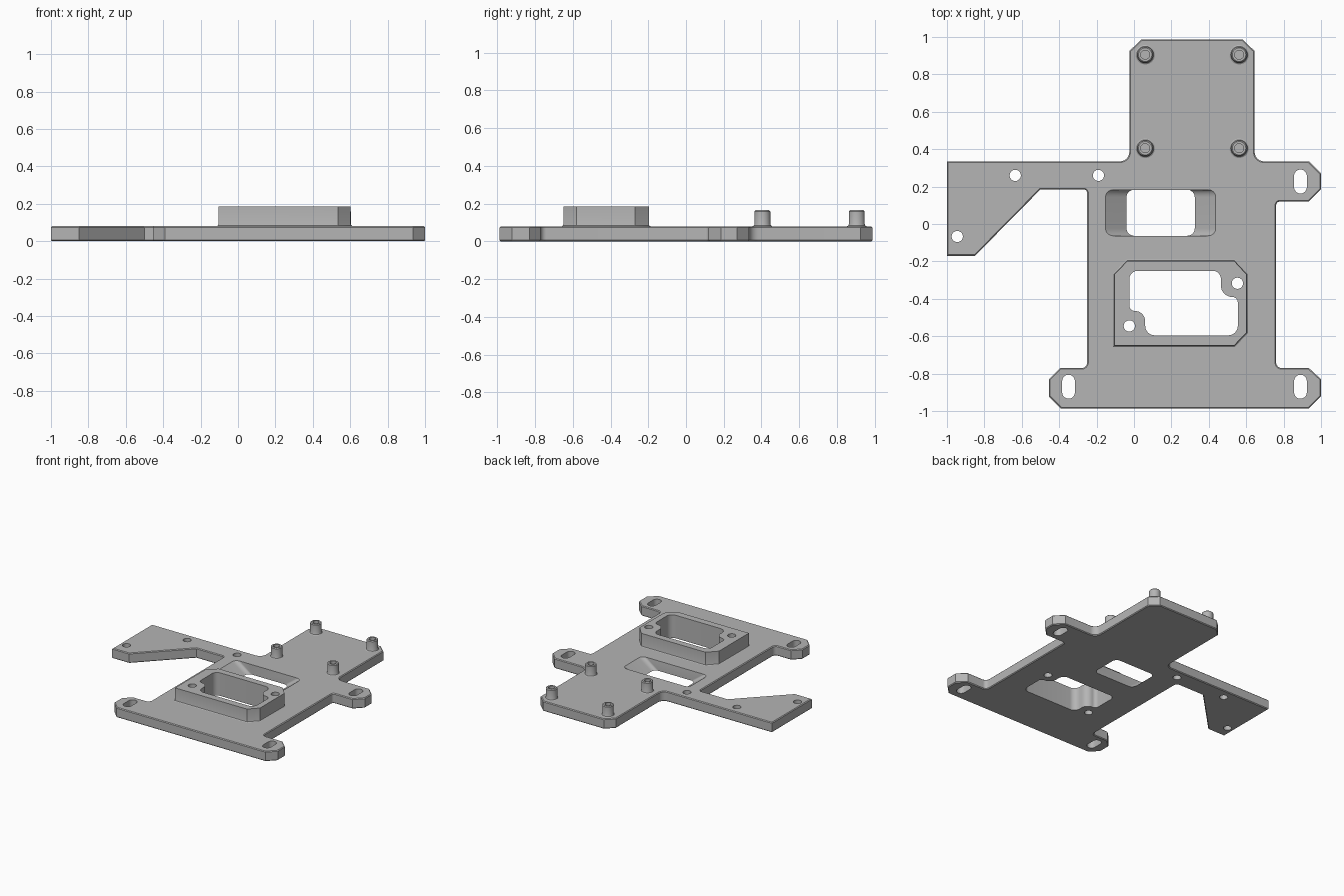
import bpy
import bmesh
from math import cos, sin, pi, copysign
from mathutils import Vector

if "Cube" in bpy.data.objects:
    bpy.data.objects.remove(bpy.data.objects["Cube"])

TOP = 0.08      # upper surface of the plate
EDGE = 0.006    # small edge chamfer

grey = bpy.data.materials.new("satin_grey")
grey.use_nodes = True
grey.diffuse_color = (0.46, 0.46, 0.46, 1)
grey.node_tree.nodes["Principled BSDF"].inputs["Base Color"].default_value = (0.46, 0.46, 0.46, 1)


def outline(corners, steps=8):
    """Closed 2D outline; a corner with a third value is rounded by that radius."""
    pts = []
    for i, corner in enumerate(corners):
        p = Vector(corner[:2])
        if len(corner) == 2:
            pts.append(p)
            continue
        r = corner[2]
        u = (Vector(corners[i - 1][:2]) - p).normalized()
        v = (Vector(corners[(i + 1) % len(corners)][:2]) - p).normalized()
        for k in range(steps + 1):
            a = pi / 2 * k / steps
            pts.append(p + (u + v) * r - v * r * cos(a) - u * r * sin(a))
    return pts


def slot(x, y, r, stretch=0.0, n=32):
    """Circle, or an upright slot when stretched."""
    angles = [2 * pi * (k + 0.5) / n for k in range(n)]
    return [Vector((x + r * cos(a), y + r * sin(a) + copysign(stretch, sin(a)))) for a in angles]


def offset(pts, d):
    """Move a counter-clockwise outline outward by d with mitred corners."""
    out = []
    for i, p in enumerate(pts):
        a = (p - pts[i - 1]).normalized()
        b = (pts[(i + 1) % len(pts)] - p).normalized()
        n1, n2 = Vector((a.y, -a.x)), Vector((b.y, -b.x))
        out.append(p + (n1 + n2) * d / (1 + n1.dot(n2)))
    return out


def loft(bm, rings):
    """Skin a stack of (height, outline) rings and cap both ends."""
    rows = [[bm.verts.new((p.x, p.y, z)) for p in pts] for z, pts in rings]
    for low, high in zip(rows, rows[1:]):
        for i in range(len(low)):
            bm.faces.new((low[i - 1], low[i], high[i], high[i - 1]))
    bm.faces.new(rows[0][::-1])
    bm.faces.new(rows[-1])


def make(name, *stacks):
    bm = bmesh.new()
    for rings in stacks:
        loft(bm, rings)
    bmesh.ops.recalc_face_normals(bm, faces=bm.faces)
    mesh = bpy.data.meshes.new(name)
    bm.to_mesh(mesh)
    bm.free()
    mesh.materials.append(grey)
    obj = bpy.data.objects.new(name, mesh)
    bpy.context.collection.objects.link(obj)
    return obj


def swept(pts, levels):
    return [(z, offset(pts, d)) for z, d in levels]


def through(pts):
    return [(-0.1, pts), (0.3, pts)]


def cut(obj, cutters):
    for c in cutters:
        mod = obj.modifiers.new("cut", "BOOLEAN")
        mod.operation, mod.solver, mod.object = "DIFFERENCE", "EXACT", c
    deps = bpy.context.evaluated_depsgraph_get()
    mesh = bpy.data.meshes.new_from_object(obj.evaluated_get(deps))
    obj.modifiers.clear()
    obj.data = mesh


# Base plate with its side arm, mounting ears and rear tongue
plate = make("base_plate", swept(outline([
    (-1, -0.17), (-0.85, -0.17), (-0.5, 0.185), (-0.25, 0.185, 0.02),
    (-0.25, -0.77, 0.03), (-0.395, -0.77), (-0.455, -0.83), (-0.455, -0.922),
    (-0.39, -0.987), (0.935, -0.987), (1, -0.922), (1, -0.83), (0.935, -0.77),
    (0.76, -0.77, 0.03), (0.76, 0.12, 0.02), (0.935, 0.12), (1, 0.185),
    (1, 0.27), (0.935, 0.335), (0.645, 0.335, 0.05), (0.645, 0.925),
    (0.58, 0.987), (0.04, 0.987), (-0.025, 0.925), (-0.025, 0.335, 0.05),
    (-1, 0.335)]), [(0, -EDGE), (EDGE, 0), (TOP - EDGE, 0), (TOP, -EDGE)]))

# Raised frame around the front opening
frame = make("raised_frame", swept(outline([
    (-0.105, -0.65), (0.535, -0.65), (0.602, -0.58), (0.602, -0.27),
    (0.535, -0.197), (-0.035, -0.197), (-0.105, -0.27)]),
    [(TOP, 0.008), (TOP + 0.004, 0.002), (TOP + 0.012, 0), (0.185, 0)]))

# Stepped front opening leaving room for two screw holes
opening = make("opening_cutter", through(outline([
    (-0.025, -0.25, 0.045), (0.465, -0.25, 0.045), (0.465, -0.39, 0.06),
    (0.555, -0.39, 0.03), (0.555, -0.595, 0.05), (0.06, -0.595, 0.05),
    (0.06, -0.465, 0.055), (-0.025, -0.465, 0.03)])))


# Rear window with ramped ends, wider at the top
def window_ring(x0, x1):
    return outline([(x0, -0.063, 0.04), (x1, -0.063, 0.04), (x1, 0.183, 0.04), (x0, 0.183, 0.04)])


narrow, wide = window_ring(-0.04, 0.325), window_ring(-0.152, 0.437)
window = make("window_cutter", [(-0.1, narrow), (0, narrow), (TOP, wide), (0.2, wide)])

# Screw holes and adjustment slots
holes = [(-0.635, 0.26), (-0.19, 0.26), (-0.945, -0.067), (-0.025, -0.545), (0.553, -0.317)]
slots = [(0.89, 0.227), (0.89, -0.87), (-0.35, -0.87)]
drills = make("drill_cutter",
              *[through(slot(x, y, 0.03)) for x, y in holes],
              *[through(slot(x, y, 0.034, 0.03)) for x, y in slots])

cutters = [opening, window, drills]
cut(plate, cutters)
cut(frame, [opening, drills])
for c in cutters:
    bpy.data.objects.remove(c)

# Four standoffs with flared feet and blind holes
parts = [plate, frame]
for side, x in (("right", 0.06), ("left", 0.562)):
    for row, y in (("front", 0.405), ("rear", 0.905)):
        parts.append(make(f"standoff_{row}_{side}", swept(slot(x, y, 0.042), [
            (TOP, 0.01), (TOP + 0.004, 0.003), (TOP + 0.012, 0), (0.159, 0),
            (0.165, -0.006), (0.165, -0.018), (TOP + 0.005, -0.018)])))

# Smooth the rounded corners, keep hard edges
bpy.ops.object.select_all(action="DESELECT")
for obj in parts:
    obj.select_set(True)
bpy.context.view_layer.objects.active = plate
bpy.ops.object.shade_smooth_by_angle(angle=pi / 6)
